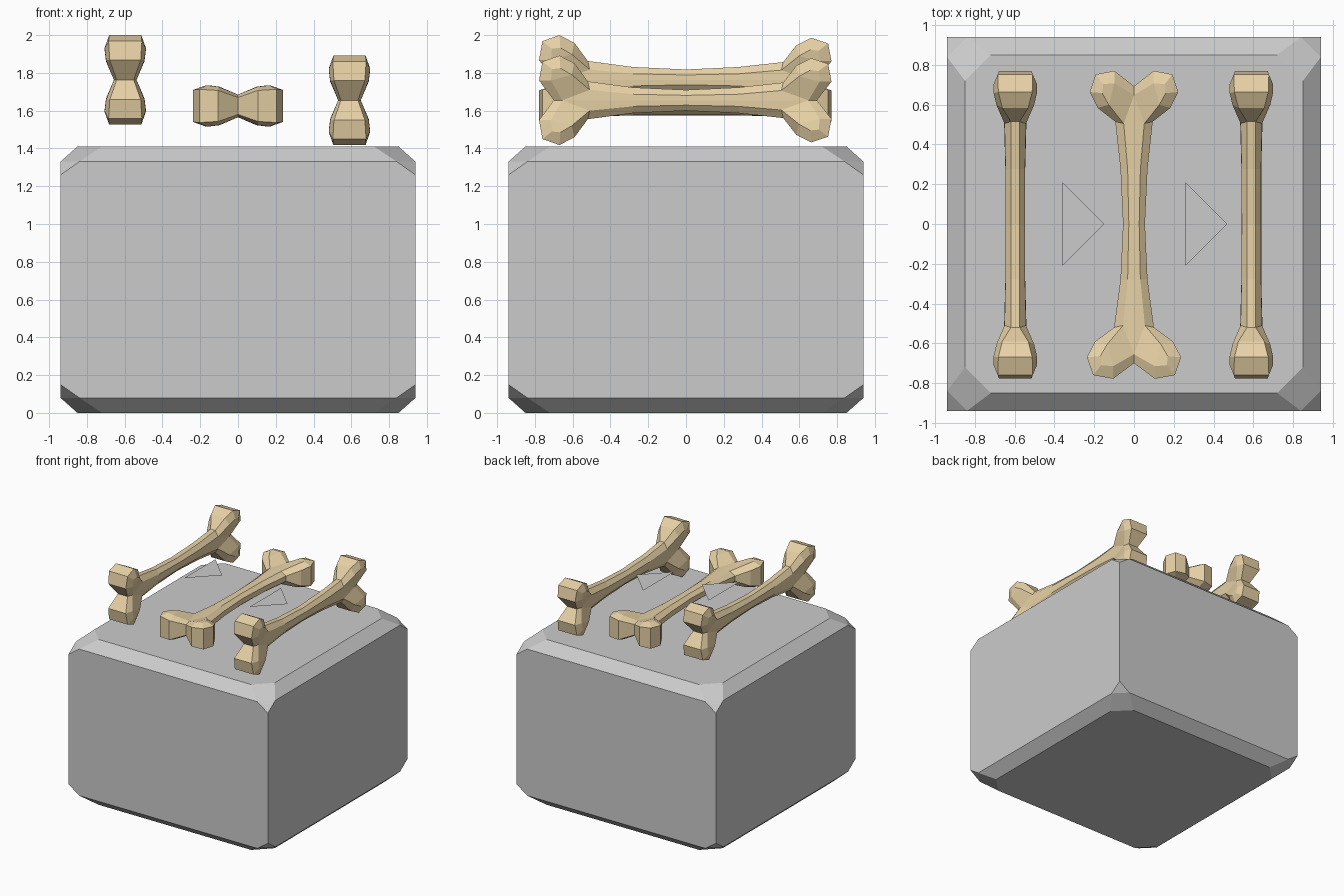
import bpy, bmesh
from mathutils import Matrix, Vector
from itertools import product
from math import radians

if "Cube" in bpy.data.objects:
    bpy.data.objects.remove(bpy.data.objects["Cube"])


def finish(bm, name, mat=None):
    me = bpy.data.meshes.new(name)
    bm.to_mesh(me)
    bm.free()
    ob = bpy.data.objects.new(name, me)
    bpy.context.collection.objects.link(ob)
    if mat:
        me.materials.append(mat)
    return ob


# stone block: hull of one chamfered corner, mirrored to all eight
bm = bmesh.new()
H = 0.705
corner = [(.94, .94, .555), (.84, .94, .625), (.94, .84, .625), (.72, .85, H), (.85, .72, H)]
for p in corner:
    for sx, sy, sz in product((1, -1), repeat=3):
        bm.verts.new((p[0] * sx, p[1] * sy, H + p[2] * sz))
bmesh.ops.convex_hull(bm, input=bm.verts[:])
bmesh.ops.dissolve_limit(bm, angle_limit=radians(1), verts=bm.verts[:], edges=bm.edges[:])
bmesh.ops.recalc_face_normals(bm, faces=bm.faces[:])
finish(bm, "stone_block")

# bones: one quarter of the outline (across, along, half thickness)
outer = [(.055, 0, .022), (.068, .28, .022), (.10, .52, .022), (.195, .59, .065),
         (.237, .67, .085), (.205, .76, .088), (.105, .778, .082), (0, .70, .045)]
inner = [(.026, 0, .048), (.032, .28, .049), (.055, .51, .054), (.135, .605, .095),
         (.17, .665, .109), (.165, .71, .109), (.105, .715, .102), (0, .655, .06)]
spine = [(0, 0, .05), (0, .28, .05), (0, .51, .056)]

bone_mat = bpy.data.materials.new("bone")
bone_mat.diffuse_color = (0.80, 0.64, 0.38, 1)
bone_mat.use_nodes = True
bone_mat.node_tree.nodes["Principled BSDF"].inputs["Base Color"].default_value = bone_mat.diffuse_color


def bone(name, loc, upright):
    bm = bmesh.new()

    def face(pts, su, sv, sw):
        k = 1 if sv < 0 else .94      # the rear knobs are a little smaller
        vs = []
        for u, v, w in pts:
            f = k if v > .5 else 1
            vs.append(bm.verts.new((u * su * f, v * sv * (.99 if sv > 0 else 1), w * sw)))
        bm.faces.new(vs)

    P, Q, C = outer, inner, spine
    for su, sv in product((1, -1), repeat=2):
        for a, b in zip(P, P[1:]):    # outer walls
            face([a, b, (b[0], b[1], -b[2]), (a[0], a[1], -a[2])], su, sv, 1)
        for sw in (1, -1):            # bevel band, shaft face and knob face
            for i in range(7):
                face([P[i], P[i + 1], Q[i + 1], Q[i]], su, sv, sw)
            for f in ([Q[0], Q[1], C[1], C[0]], [Q[1], Q[2], C[2], C[1]],
                      [Q[2], Q[7], C[2]], [Q[2], Q[3], Q[6], Q[7]], [Q[3], Q[4], Q[5], Q[6]]):
                face(f, su, sv, sw)
    bmesh.ops.remove_doubles(bm, verts=bm.verts[:], dist=1e-4)
    bmesh.ops.recalc_face_normals(bm, faces=bm.faces[:])
    if upright:
        bm.transform(Matrix.Rotation(radians(-90), 4, 'Y'))
    bm.transform(Matrix.Translation(Vector(loc)))
    finish(bm, name, bone_mat)


bone("left_bone", (-.597, 0, 1.763), True)
bone("middle_bone", (0, 0, 1.625), False)
bone("right_bone", (.59, 0, 1.655), True)

# flat triangular plates floating between the bones
for name, x, z in (("left_arrow_plate", -.36, 1.785), ("right_arrow_plate", .258, 1.705)):
    bm = bmesh.new()
    bm.faces.new([bm.verts.new(p) for p in ((x, -.21, z), (x + .21, 0, z), (x, .21, z))])
    finish(bm, name)
